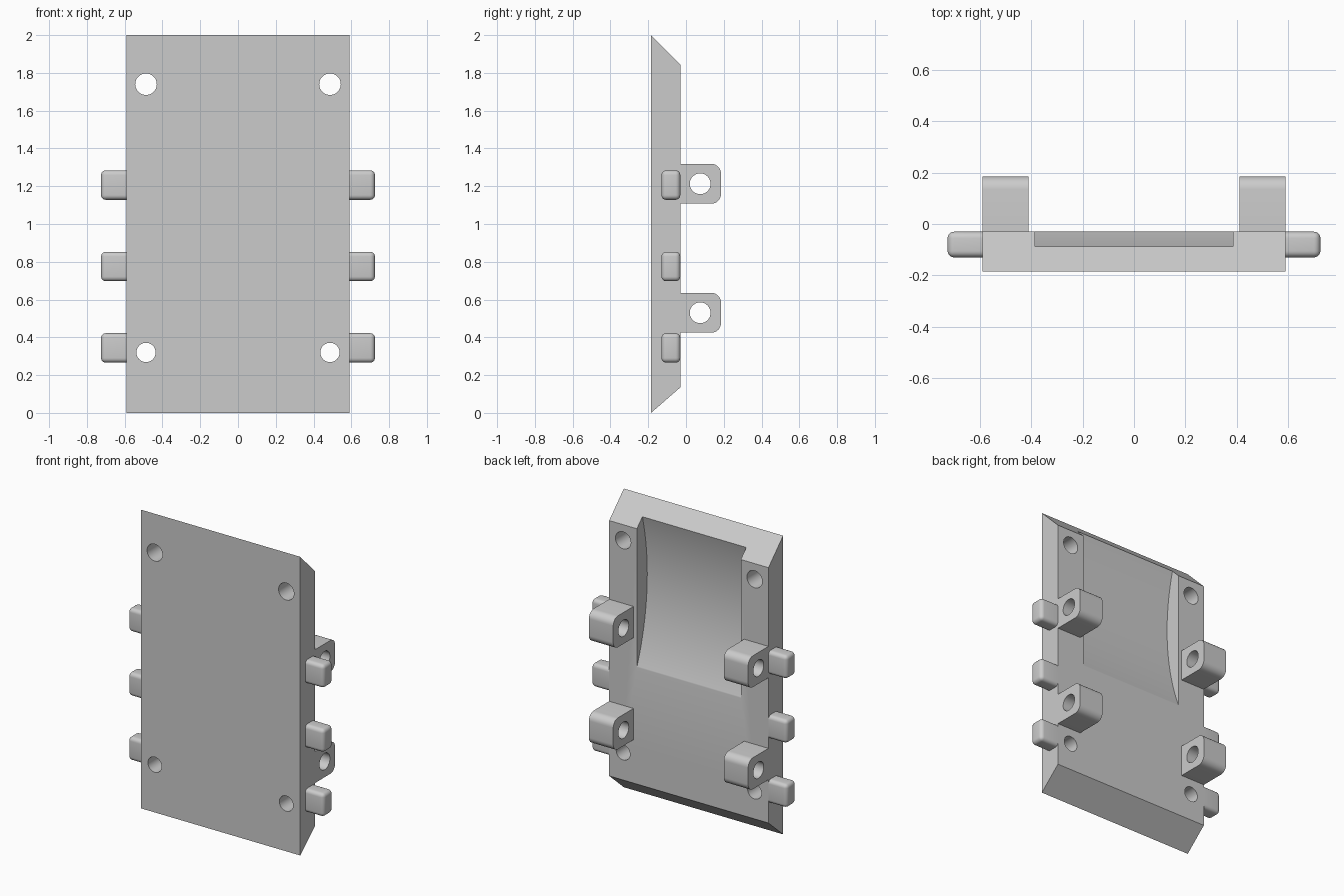
import bpy, bmesh, math
from mathutils import Matrix

if "Cube" in bpy.data.objects:
    bpy.data.objects.remove(bpy.data.objects["Cube"], do_unlink=True)

grey = bpy.data.materials.new("plain grey")
grey.use_nodes = True
colour = (0.6, 0.6, 0.6, 1)
grey.diffuse_color = colour
grey.node_tree.nodes["Principled BSDF"].inputs["Base Color"].default_value = colour

FRONT, BACK = -0.185, -0.03
HALF_WIDTH = 0.59


def add_object(name, bm):
    bmesh.ops.recalc_face_normals(bm, faces=bm.faces)
    mesh = bpy.data.meshes.new(name)
    bm.to_mesh(mesh)
    bm.free()
    mesh.materials.append(grey)
    obj = bpy.data.objects.new(name, mesh)
    bpy.context.collection.objects.link(obj)
    return obj


def extrude_profile(name, profile, x0, x1):
    """Extrude a (y, z) outline along x."""
    bm = bmesh.new()
    face = bm.faces.new([bm.verts.new((x0, y, z)) for y, z in profile])
    out = bmesh.ops.extrude_face_region(bm, geom=[face])
    verts = [v for v in out["geom"] if isinstance(v, bmesh.types.BMVert)]
    bmesh.ops.translate(bm, verts=verts, vec=(x1 - x0, 0, 0))
    return add_object(name, bm)


def cylinder(name, radius, length, centre, axis, segments=48):
    bm = bmesh.new()
    turn = Matrix.Rotation(math.pi / 2, 4, axis)
    bmesh.ops.create_cone(bm, cap_ends=True, segments=segments, radius1=radius,
                          radius2=radius, depth=length,
                          matrix=Matrix.Translation(centre) @ turn)
    return add_object(name, bm)


def cut(target, cutter):
    mod = target.modifiers.new(cutter.name, "BOOLEAN")
    mod.operation, mod.solver, mod.object = "DIFFERENCE", "EXACT", cutter
    cutter.hide_render = True
    cutter.hide_set(True)


def finish(obj):
    """Apply the modifiers, drop the cutters and smooth the rounded faces."""
    cutters = [m.object for m in obj.modifiers if m.type == "BOOLEAN"]
    bpy.ops.object.select_all(action="DESELECT")
    bpy.context.view_layer.objects.active = obj
    obj.select_set(True)
    for name in [m.name for m in obj.modifiers]:
        bpy.ops.object.modifier_apply(modifier=name)
    for cutter in cutters:
        bpy.data.objects.remove(cutter, do_unlink=True)
    bpy.ops.object.shade_smooth_by_angle(angle=math.radians(30))


# Plate with slanted top and bottom ends
plate = extrude_profile("plate", [(FRONT, 0), (BACK, 0.135), (BACK, 1.845), (FRONT, 2)],
                        -HALF_WIDTH, HALF_WIDTH)

# Shallow curved scoop in the back, open through the top slant
SCOOP_R, SCOOP_DEPTH = 1.6, 0.11
cut(plate, cylinder("scoop_cutter", SCOOP_R, 0.77,
                    (0, BACK - SCOOP_DEPTH + SCOOP_R, 1.5), "Y", 256))

# Four screw holes through the plate
for side in (-1, 1):
    for z, radius in ((1.74, 0.057), (0.32, 0.051)):
        cut(plate, cylinder("screw_hole_cutter", radius, 1, (side * 0.487, -0.1, z), "X"))
finish(plate)


def make_lug(name, side, z):
    """Hinge lug with rounded outer corners and a cross hole."""
    half, end, r = 0.105, 0.185, 0.05
    profile = [(BACK, z - half)]
    for cz, start in ((z - half + r, -90), (z + half - r, 0)):
        for i in range(9):
            a = math.radians(start + i * 90 / 8)
            profile.append((end - r + r * math.cos(a), cz + r * math.sin(a)))
    profile.append((BACK, z + half))
    lug = extrude_profile(name, profile, side * 0.41, side * HALF_WIDTH)
    cut(lug, cylinder(name + "_cutter", 0.055, 0.5, (side * 0.5, 0.075, z), "Y"))
    finish(lug)


def make_peg(name, side, z):
    """Side peg with rounded edges, open end hidden against the plate."""
    bm = bmesh.new()
    size = Matrix.Diagonal((0.135, 0.1, 0.156, 1))
    place = Matrix.Translation((side * (HALF_WIDTH + 0.0675), BACK - 0.05, z))
    bmesh.ops.create_cube(bm, size=1, matrix=place @ size)
    edges = [e for e in bm.edges
             if any(abs(v.co.x) > HALF_WIDTH + 0.1 for v in e.verts)]
    bmesh.ops.bevel(bm, geom=edges, offset=0.025, segments=5, profile=0.5,
                    affect="EDGES")
    finish(add_object(name, bm))


for side, label in ((1, "left"), (-1, "right")):
    for z, level in ((1.213, "upper"), (0.53, "lower")):
        make_lug(f"{level}_{label}_lug", side, z)
    for z, level in ((1.206, "upper"), (0.775, "middle"), (0.344, "lower")):
        make_peg(f"{level}_{label}_peg", side, z)
